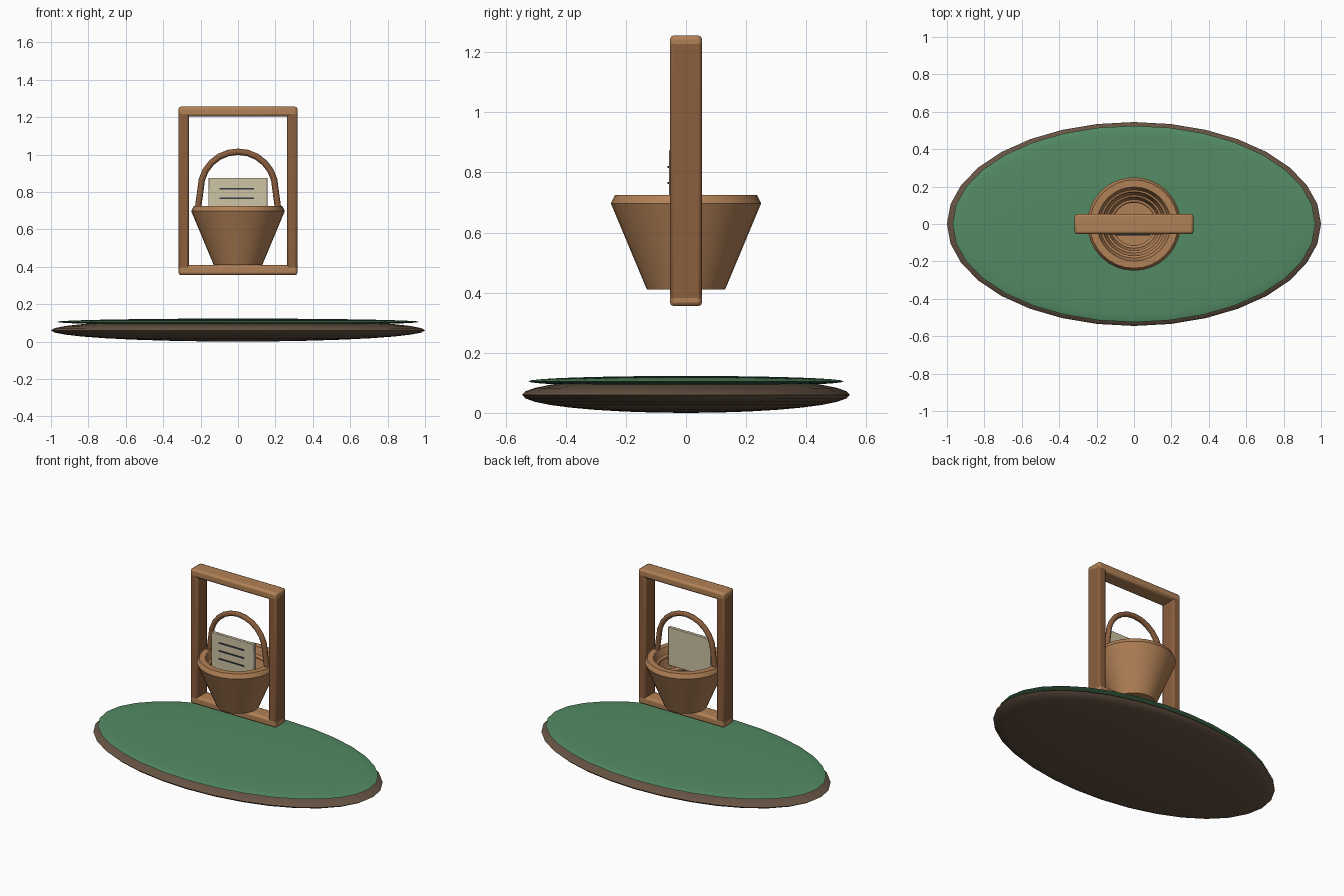
import bpy, bmesh, math

if "Cube" in bpy.data.objects:
    bpy.data.objects.remove(bpy.data.objects["Cube"])


def material(name, rgb):
    m = bpy.data.materials.new(name)
    m.diffuse_color = (*[c ** 2.2 for c in rgb], 1)
    m.use_nodes = True
    m.node_tree.nodes["Principled BSDF"].inputs["Base Color"].default_value = m.diffuse_color
    return m


WOOD = material("light_wood", (0.69, 0.50, 0.34))
DARK = material("dark_wood", (0.54, 0.37, 0.25))
EARTH = material("earth", (0.40, 0.33, 0.27))
GREEN = material("green", (0.33, 0.54, 0.39))
PAPER = material("paper", (0.80, 0.76, 0.64))
INK = material("ink", (0.22, 0.24, 0.28))


def finish(ob, name, mat, angle=35):
    ob.name = name
    ob.data.materials.append(mat)
    bpy.ops.object.select_all(action='DESELECT')
    ob.select_set(True)
    bpy.context.view_layer.objects.active = ob
    bpy.ops.object.shade_smooth_by_angle(angle=math.radians(angle))
    return ob


def box(name, lo, hi, mat, bevel=0.0):
    bpy.ops.mesh.primitive_cube_add(size=1, location=[(a + b) / 2 for a, b in zip(lo, hi)])
    ob = bpy.context.object
    ob.scale = [b - a for a, b in zip(lo, hi)]
    bpy.ops.object.transform_apply(location=False, rotation=False, scale=True)
    if bevel:
        mod = ob.modifiers.new("Bevel", 'BEVEL')
        mod.width, mod.segments = bevel, 2
    return finish(ob, name, mat)


def disc(name, radii, z, mat):
    bpy.ops.mesh.primitive_uv_sphere_add(segments=32, ring_count=16, location=(0, 0, z))
    ob = bpy.context.object
    ob.scale = radii
    bpy.ops.object.transform_apply(location=False, rotation=False, scale=True)
    return finish(ob, name, mat, 60)


def lathe(name, profile, mat, steps=32):
    bm = bmesh.new()
    vs = [bm.verts.new((r, 0, z)) for r, z in profile]
    es = [bm.edges.new(p) for p in zip(vs, vs[1:])]
    bmesh.ops.spin(bm, geom=vs + es, cent=(0, 0, 0), axis=(0, 0, 1),
                   angle=math.tau, steps=steps)
    bmesh.ops.remove_doubles(bm, verts=bm.verts, dist=1e-5)
    bmesh.ops.recalc_face_normals(bm, faces=bm.faces)
    me = bpy.data.meshes.new(name)
    bm.to_mesh(me)
    bm.free()
    ob = bpy.data.objects.new(name, me)
    bpy.context.collection.objects.link(ob)
    return finish(ob, name, mat)


# Oval ground mound with grass top
disc("ground_base", (1.0, 0.545, 0.06), 0.06, EARTH)
disc("grass_top", (0.97, 0.525, 0.018), 0.105, GREEN)

# Rectangular frame
for side, name in ((-1, "left_post"), (1, "right_post")):
    xs = sorted((side * 0.262, side * 0.318))
    box(name, (xs[0], -0.053, 0.37), (xs[1], 0.053, 1.24), DARK, 0.012)
for name, z in (("bottom_bar", 0.355), ("top_bar", 1.203)):
    box(name, (-0.318, -0.054, z), (0.318, 0.054, z + 0.053), WOOD, 0.014)

# Hollow tapered basket with inner rings
lathe("basket", [(0, 0.41), (0.13, 0.41), (0.25, 0.697), (0.236, 0.725),
                 (0.198, 0.725), (0.188, 0.70), (0.115, 0.46), (0, 0.46)], WOOD)
for i, (r, z) in enumerate(((0.187, 0.67), (0.160, 0.58), (0.132, 0.50))):
    bpy.ops.mesh.primitive_torus_add(major_radius=r - 0.006, minor_radius=0.012,
                                     major_segments=32, minor_segments=8, location=(0, 0, z))
    finish(bpy.context.object, f"basket_ring_{i + 1}", WOOD, 60)

# Arched carrying handle
arc = [(0.2 * math.cos(math.pi * i / 12), 0.815 + 0.2 * math.sin(math.pi * i / 12))
       for i in range(13)]
path = [(0.217, 0.69)] + arc + [(-0.217, 0.69)]
curve = bpy.data.curves.new("basket_handle", 'CURVE')
curve.dimensions = '3D'
curve.bevel_depth, curve.bevel_resolution, curve.use_fill_caps = 0.017, 2, True
spline = curve.splines.new('POLY')
spline.points.add(len(path) - 1)
for p, (x, z) in zip(spline.points, path):
    p.co = (x, 0, z, 1)
handle = bpy.data.objects.new("basket_handle", curve)
bpy.context.collection.objects.link(handle)
bpy.ops.object.select_all(action='DESELECT')
handle.select_set(True)
bpy.context.view_layer.objects.active = handle
bpy.ops.object.convert(target='MESH')
finish(bpy.context.object, "basket_handle", DARK, 50)

# Note card with three ruled lines
box("note_card", (-0.158, -0.056, 0.62), (0.157, -0.034, 0.875), PAPER, 0.003)
for i, z in enumerate((0.818, 0.765, 0.712)):
    box(f"card_line_{i + 1}", (-0.1, -0.061, z - 0.004), (0.085, -0.055, z + 0.004), INK)
